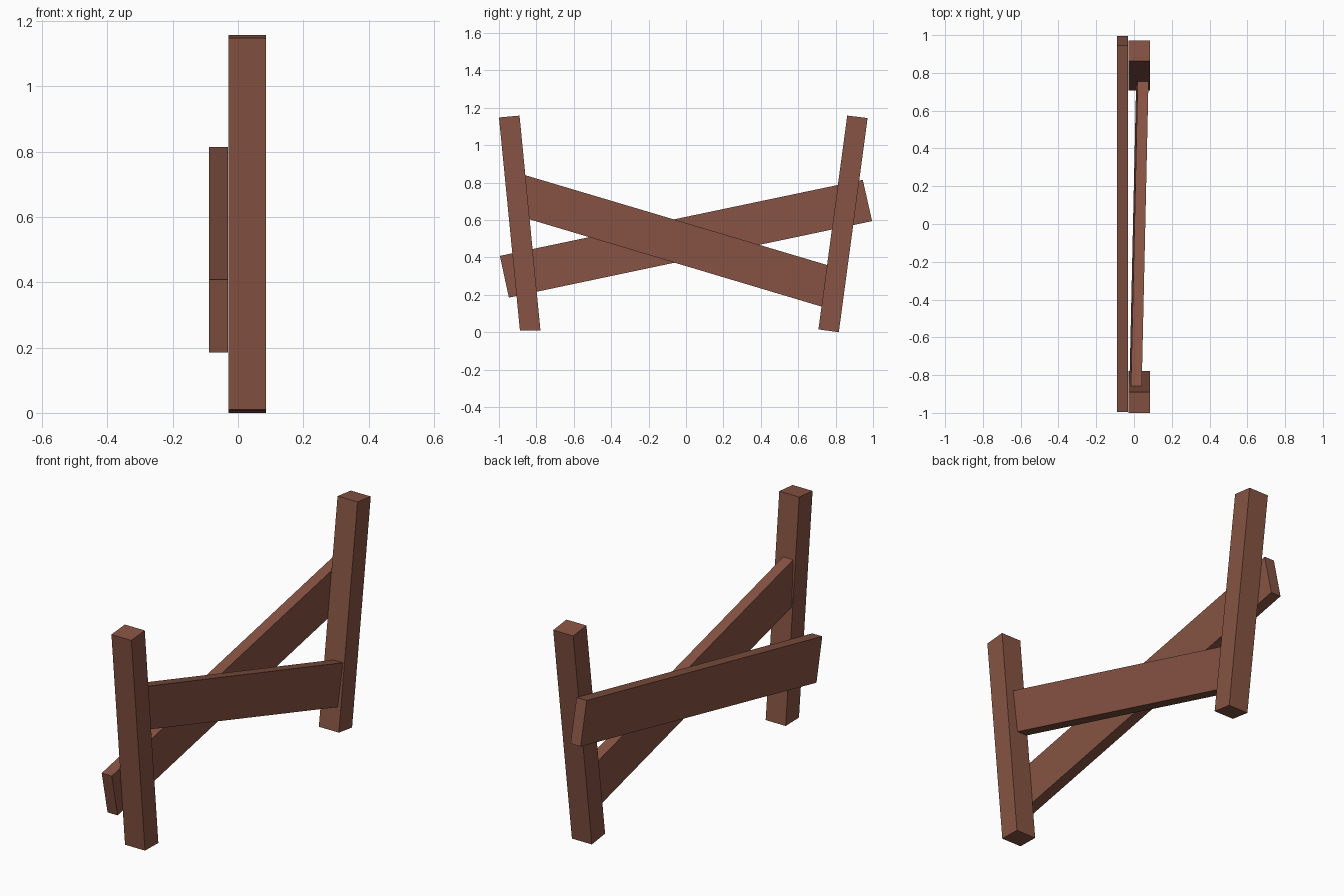
import bpy
import bmesh

if "Cube" in bpy.data.objects:
    bpy.data.objects.remove(bpy.data.objects["Cube"])

wood = bpy.data.materials.new("brown_wood")
wood.diffuse_color = (0.24, 0.088, 0.056, 1)
wood.use_nodes = True
wood.node_tree.nodes["Principled BSDF"].inputs["Base Color"].default_value = wood.diffuse_color


def plank(name, profile, x_mid, thickness, slope_y=0.0, slope_z=0.0):
    """Extrude a (y, z) outline along x; the slopes tilt the plank out of the y-z plane."""
    bm = bmesh.new()

    def ring(offset):
        return [bm.verts.new((x_mid + offset + slope_y * y + slope_z * z, y, z))
                for y, z in profile]

    back, front = ring(-thickness / 2), ring(thickness / 2)
    bm.faces.new(back)
    bm.faces.new(front)
    n = len(profile)
    for i in range(n):
        j = (i + 1) % n
        bm.faces.new((back[i], back[j], front[j], front[i]))
    bmesh.ops.recalc_face_normals(bm, faces=bm.faces)
    mesh = bpy.data.meshes.new(name)
    bm.to_mesh(mesh)
    bm.free()
    mesh.materials.append(wood)
    obj = bpy.data.objects.new(name, mesh)
    bpy.context.collection.objects.link(obj)
    return obj


# Two posts leaning outwards
plank("front_post", [(-0.888, 0.01), (-0.778, 0.008), (-0.89, 1.158), (-1.0, 1.148)],
      0.028, 0.115)
plank("back_post", [(0.708, 0.015), (0.817, 0.0), (0.971, 1.145), (0.862, 1.158)],
      0.028, 0.115)

# Rail fixed to the outside of the posts
plank("outer_rail", [(-0.947, 0.185), (0.995, 0.594), (0.945, 0.815), (-0.995, 0.408)],
      -0.06, 0.058)

# Slightly twisted rail running between the posts, ends buried in them
plank("inner_rail", [(-0.932, 0.632), (0.748, 0.13), (0.812, 0.342), (-0.868, 0.842)],
      0.0105, 0.057, slope_y=0.033, slope_z=0.036)
